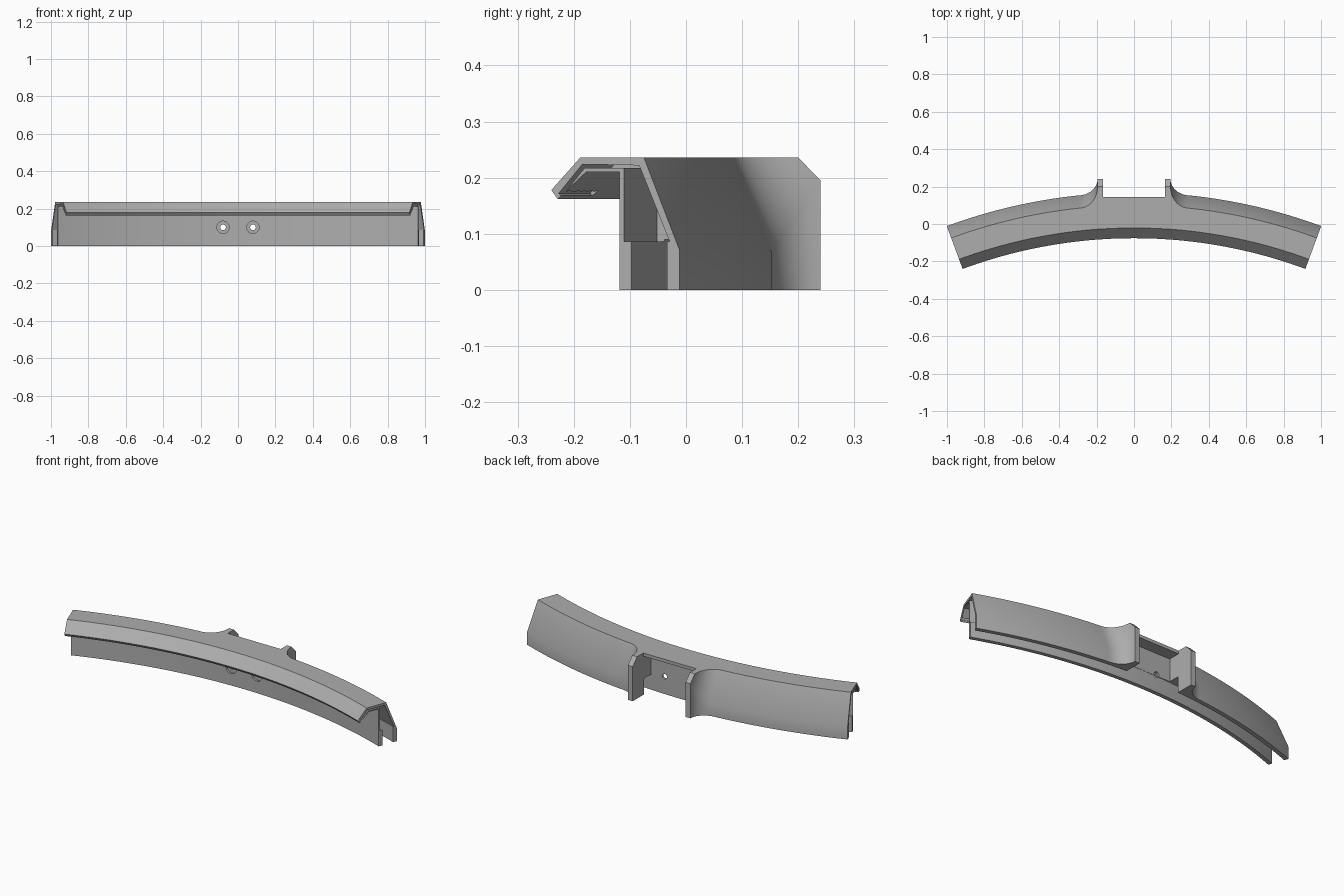
import bpy, bmesh, math
from mathutils import Matrix

old = bpy.data.objects.get("Cube")
if old:
    bpy.data.objects.remove(old)

CY = 2.717          # arc centre lies this far in front of the origin
END = 0.3543        # half angle of the arc
R_TOP, R_BACK = 2.817, 2.885
EAR_IN, EAR_OUT, FILLET = 0.165, 0.195, 0.3

grey = bpy.data.materials.new("plain_grey")
grey.use_nodes = True
colour = (0.42, 0.42, 0.42, 1)
grey.diffuse_color = colour
grey.node_tree.nodes["Principled BSDF"].inputs["Base Color"].default_value = colour


def polar(r, a, z):
    return (r * math.sin(a), r * math.cos(a) - CY, z)


def finish(name, bm):
    bmesh.ops.recalc_face_normals(bm, faces=bm.faces[:])
    mesh = bpy.data.meshes.new(name)
    bm.to_mesh(mesh)
    bm.free()
    obj = bpy.data.objects.new(name, mesh)
    bpy.context.collection.objects.link(obj)
    mesh.materials.append(grey)
    return obj


def loft(name, rings):
    """Skin a row of closed rings and cap both ends."""
    bm = bmesh.new()
    rows = [[bm.verts.new(p) for p in ring] for ring in rings]
    n = len(rows[0])
    for a, b in zip(rows, rows[1:]):
        for i in range(n):
            j = (i + 1) % n
            bm.faces.new((a[i], a[j], b[j], b[i]))
    bm.faces.new(rows[0])
    bm.faces.new(rows[-1])
    return finish(name, bm)


def arc_sweep(name, profile, start, stop, steps):
    angles = [start + (stop - start) * i / steps for i in range(steps + 1)]
    return loft(name, [[polar(r, a, z) for r, z in profile] for a in angles])


def box(name, x, y0, y1, z0, z1):
    bm = bmesh.new()
    m = Matrix.Translation((0, (y0 + y1) / 2, (z0 + z1) / 2))
    bmesh.ops.create_cube(bm, size=1, matrix=m @ Matrix.Diagonal((2 * x, y1 - y0, z1 - z0, 1)))
    return finish(name, bm)


def drill(name, x, y0, y1, radius):
    bm = bmesh.new()
    m = Matrix.Translation((x, (y0 + y1) / 2, 0.1)) @ Matrix.Rotation(math.pi / 2, 4, 'X')
    bmesh.ops.create_cone(bm, cap_ends=True, segments=24, radius1=radius,
                          radius2=radius, depth=y1 - y0, matrix=m)
    return finish(name, bm)


# Cross-section of the front: lip, top edge, then the front wall and lip underside
lip = [(2.641, 0.178), (2.696, 0.236)]
under = [(2.771, 0), (2.771, 0.21), (2.707, 0.21), (2.653, 0.162)]


def section(a, back):
    return ([polar(r, a, z) for r, z in lip] + back
            + [polar(r, a, z) for r, z in under])


# Stations of one half: plain arc, then the fillet rising to the ear
half = []
a_fillet = math.asin(FILLET / R_BACK)
for i in range(24):
    a = END + (a_fillet - END) * i / 24
    half.append(section(a, [polar(R_TOP, a, 0.236), polar(R_BACK, a, 0.07), polar(R_BACK, a, 0)]))
top_x, top_y, _ = polar(R_TOP, a_fillet, 0)
low_x, low_y, _ = polar(R_BACK, a_fillet, 0)
for i in range(11):
    t = math.pi / 2 * i / 10
    s, rise = math.sin(t), 1 - math.cos(t)
    tx = top_x + (EAR_OUT - top_x) * s
    lx = low_x + (EAR_OUT - low_x) * s
    ty = top_y + (0.2 - top_y) * rise
    ly = low_y + (0.24 - low_y) * rise
    half.append(section(math.asin(lx / R_BACK),
                        [(tx, ty, 0.236), (lx, ly, 0.07 + 0.125 * rise), (lx, ly, 0)]))
for x in (0.13, 0.065):
    half.append(section(math.asin(x / R_BACK), [(x, 0.2, 0.236), (x, 0.24, 0.195), (x, 0.24, 0)]))
middle = [section(0, [(0, 0.2, 0.236), (0, 0.24, 0.195), (0, 0.24, 0)])]
mirrored = [[(-x, y, z) for x, y, z in ring] for ring in reversed(half)]
body = loft("curved_rail", half + middle + mirrored)

# Cutters: recess between the ears, bottom slot, end pockets, screw holes
cutters = [
    box("recess_cutter", EAR_IN, 0.077, 0.5, -0.1, 0.218),
    box("top_edge_cutter", EAR_IN, 0.145, 0.5, 0.1, 0.4),
    arc_sweep("slot_cutter", [(2.793, -0.1), (2.793, 0.09), (2.861, 0.09), (2.861, -0.1)],
              -END - 0.02, END + 0.02, 60),
]
pocket = [(2.655, 0.172), (2.7, 0.224), (2.808, 0.222), (2.866, 0.086),
          (2.779, 0.086), (2.779, 0.217), (2.704, 0.217), (2.661, 0.167)]
for side in (-1, 1):
    cutters.append(arc_sweep("pocket_cutter", pocket, side * (END - 0.067), side * (END + 0.02), 6))
    cutters.append(drill("screw_head_cutter", side * 0.08, 0.0, 0.064, 0.033))
    cutters.append(drill("screw_hole_cutter", side * 0.08, 0.0, 0.12, 0.015))

bpy.context.view_layer.objects.active = body
for cutter in cutters:
    cutter.hide_render = True
    mod = body.modifiers.new(cutter.name, 'BOOLEAN')
    mod.operation = 'DIFFERENCE'
    mod.solver = 'EXACT'
    mod.object = cutter
    bpy.ops.object.modifier_apply(modifier=mod.name)
    bpy.data.objects.remove(cutter)

# Smooth curved runs, keep edges sharp
bpy.ops.object.select_all(action='DESELECT')
body.select_set(True)
bpy.ops.object.shade_smooth_by_angle(angle=math.radians(30))
